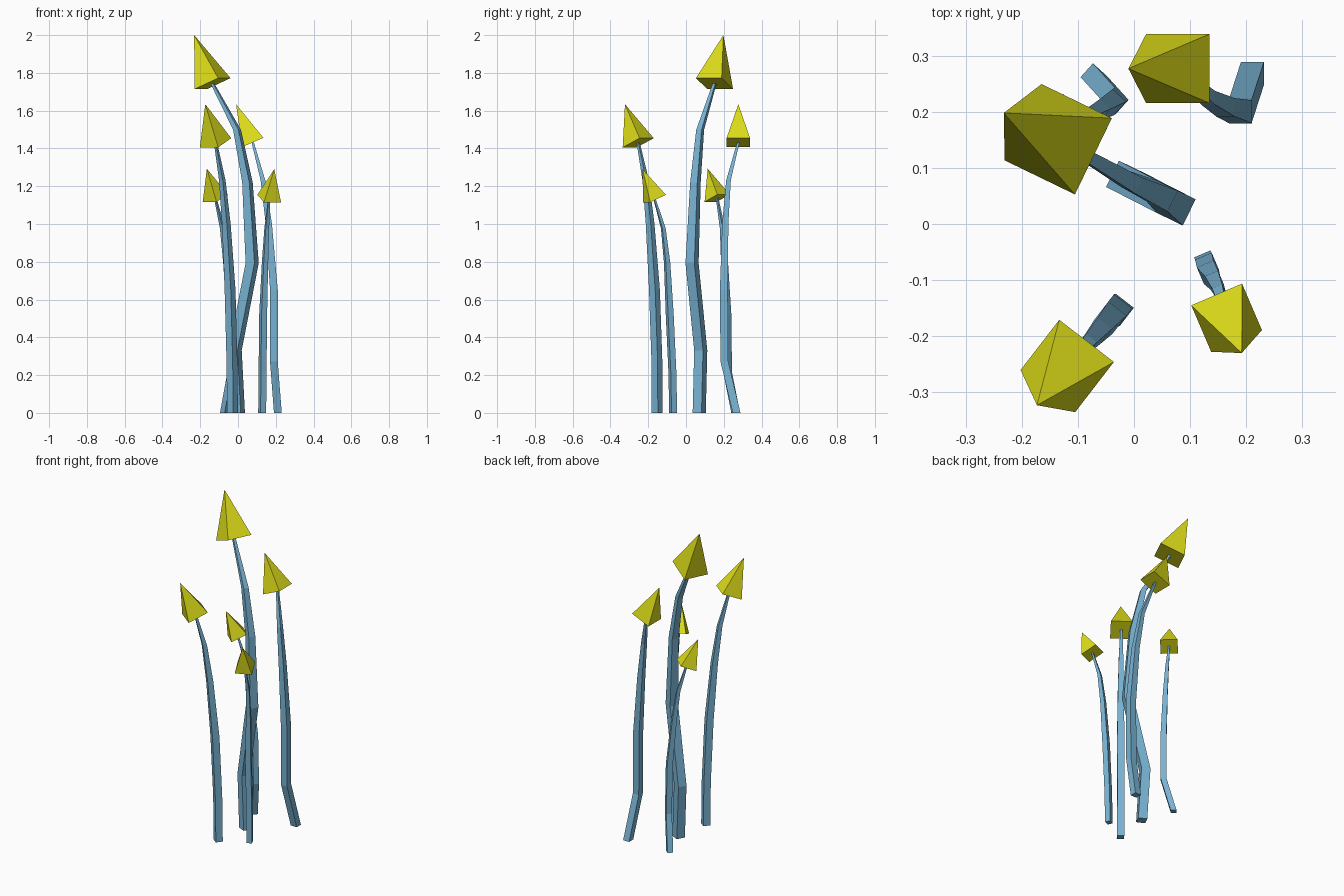
import bpy, bmesh
from mathutils import Vector

cube = bpy.data.objects.get("Cube")
if cube:
    bpy.data.objects.remove(cube, do_unlink=True)


def make_material(name, rgb):
    mat = bpy.data.materials.new(name)
    mat.use_nodes = True
    mat.diffuse_color = (*rgb, 1)
    mat.node_tree.nodes["Principled BSDF"].inputs["Base Color"].default_value = (*rgb, 1)
    return mat


BLUE = make_material("stem_blue", (0.19, 0.45, 0.65))
YELLOW = make_material("cap_yellow", (0.72, 0.72, 0.01))


def make_object(name, bm, mat):
    bmesh.ops.recalc_face_normals(bm, faces=bm.faces[:])
    mesh = bpy.data.meshes.new(name)
    bm.to_mesh(mesh)
    bm.free()
    mesh.materials.append(mat)
    obj = bpy.data.objects.new(name, mesh)
    bpy.context.collection.objects.link(obj)


def square(bm, center, u, v, size):
    h = size / 2
    return [bm.verts.new(center + u * a * h + v * b * h)
            for a, b in ((1, 1), (-1, 1), (-1, -1), (1, -1))]


# Ring heights as fractions of the stem, and the thickness at each
LEVELS = (0, 0.19, 0.455, 0.7, 0.86, 1)
TAPER = (1, 1, 1, 0.8, 0.6, 0.3)


def make_stem(name, path, height, lean, width):
    bm = bmesh.new()
    u = Vector((lean.x, lean.y, 0)).normalized()
    v = Vector((-u.y, u.x, 0))
    rings = [square(bm, Vector((x, y, f * height)), u, v, width * t)
             for (x, y), f, t in zip(path, LEVELS, TAPER)]
    for low, high in zip(rings, rings[1:]):
        for i in range(4):
            j = (i + 1) % 4
            bm.faces.new((low[i], low[j], high[j], high[i]))
    bm.faces.new(rings[0])
    bm.faces.new(rings[-1])
    make_object(name, bm, BLUE)


def make_cap(name, center, apex, size):
    # Square pyramid whose base is square to its leaning axis
    bm = bmesh.new()
    axis = (apex - center).normalized()
    v = Vector((-axis.y, axis.x, 0)).normalized()
    base = square(bm, center, v.cross(axis), v, size)
    tip = bm.verts.new(apex)
    bm.faces.new(base)
    for i in range(4):
        bm.faces.new((base[i], base[(i + 1) % 4], tip))
    make_object(name, bm, YELLOW)


# name: stem path, stem height, cap tip, stem width, cap width
MUSHROOMS = {
    "tall": ([(0.002, 0.07), (-0.015, 0.078), (0.075, 0.032), (0.05, 0.05),
              (-0.005, 0.075), (-0.135, 0.151)], 1.743, (-0.232, 0.198, 2.0), 0.052, 0.151),
    "front_right": ([(-0.029, -0.153), (-0.032, -0.154), (-0.042, -0.167), (-0.062, -0.19),
                     (-0.083, -0.213), (-0.119, -0.253)], 1.43, (-0.173, -0.323, 1.634), 0.041, 0.123),
    "front_left": ([(0.128, -0.068), (0.13, -0.072), (0.133, -0.086), (0.143, -0.1),
                    (0.152, -0.12), (0.165, -0.167)], 1.135, (0.192, -0.23, 1.29), 0.032, 0.0985),
    "back_left": ([(0.211, 0.268), (0.19, 0.203), (0.19, 0.2), (0.163, 0.208),
                   (0.132, 0.225), (0.078, 0.277)], 1.432, (-0.01, 0.277, 1.634), 0.041, 0.123),
    "back_right": ([(-0.072, 0.263), (-0.033, 0.22), (-0.037, 0.217), (-0.06, 0.204),
                    (-0.082, 0.193), (-0.12, 0.165)], 1.137, (-0.165, 0.115, 1.293), 0.033, 0.0985),
}

for name, (path, height, tip, width, cap_width) in MUSHROOMS.items():
    center = Vector((*path[-1], height))
    apex = Vector(tip)
    make_stem(name + "_stem", path, height, apex - center, width)
    make_cap(name + "_cap", center, apex, cap_width)
